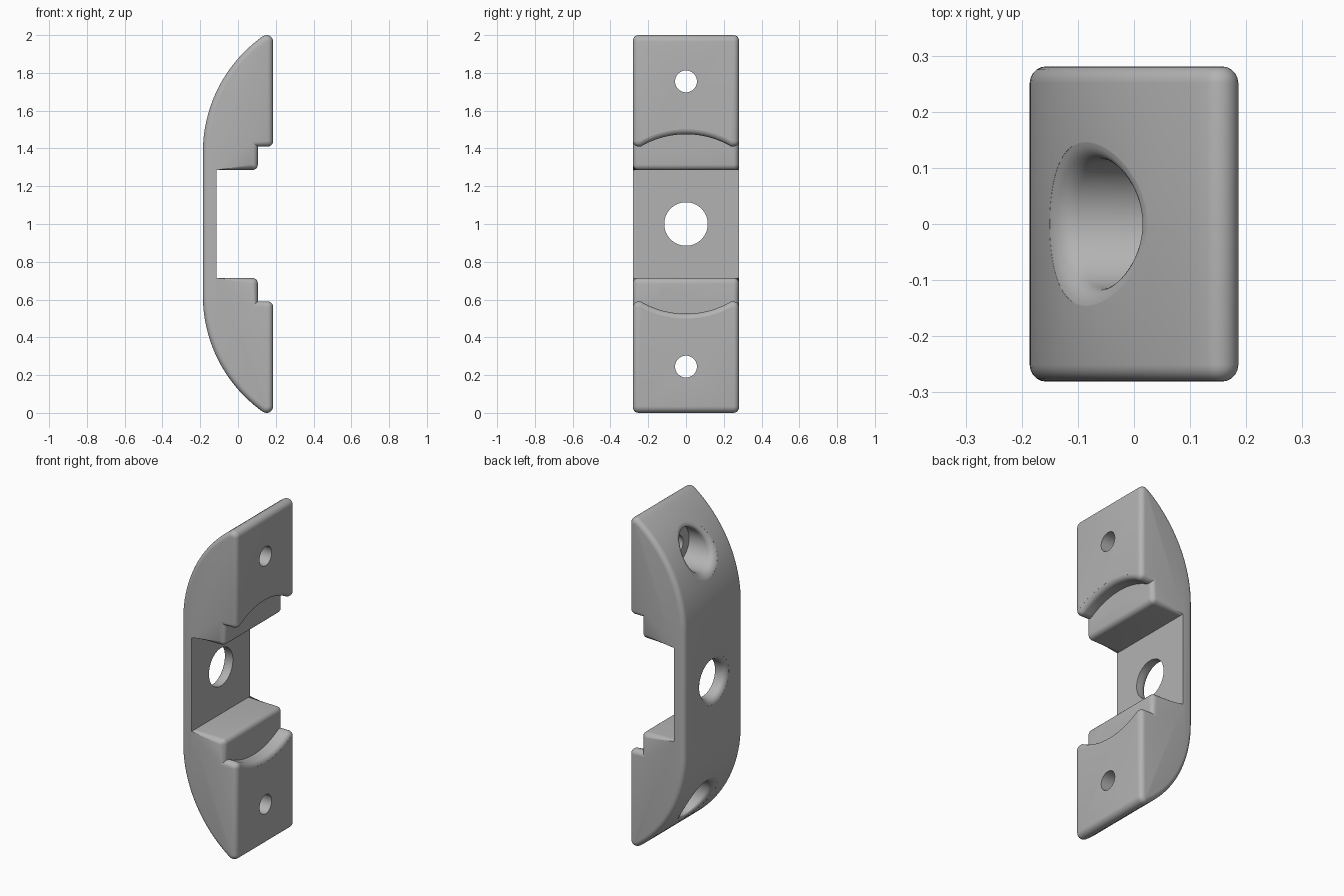
import bpy, bmesh, math
from mathutils import Vector

if "Cube" in bpy.data.objects:
    bpy.data.objects.remove(bpy.data.objects["Cube"])

BACK, FRONT, HALF_W = -0.186, 0.186, 0.281
FLOOR, STEP = -0.115, 0.105      # recess floor and step face
STRAIGHT, R = 0.38, 0.753        # half length of flat back, back arc radius
SOFT = 0.03                      # edge rounding

grey = bpy.data.materials.new("plain grey")
grey.use_nodes = True
colour = (0.45, 0.45, 0.45, 1)
grey.diffuse_color = colour
grey.node_tree.nodes["Principled BSDF"].inputs["Base Color"].default_value = colour


def back_x(z):
    """x of the back surface at height z."""
    h = max(0, abs(z - 1) - STRAIGHT)
    return BACK + R - math.sqrt(R * R - h * h)


def make_object(name, bm):
    bmesh.ops.recalc_face_normals(bm, faces=bm.faces)
    mesh = bpy.data.meshes.new(name)
    bm.to_mesh(mesh)
    bm.free()
    mesh.materials.append(grey)
    obj = bpy.data.objects.new(name, mesh)
    bpy.context.collection.objects.link(obj)
    return obj


def half_profile():
    """Upper half outline, from the flat back round the tip to the recess."""
    pts = []
    end = math.asin(0.614 / R)
    for i in range(29):
        t = end * i / 28
        pts.append((BACK + R * (1 - math.cos(t)), STRAIGHT + R * math.sin(t)))
    for i in range(1, 9):
        a = math.radians(125) * (1 - i / 8)
        pts.append((0.151 + 0.035 * math.cos(a), 0.965 + 0.035 * math.sin(a)))
    return pts + [(FRONT, 0.41), (STEP, 0.41), (STEP, 0.285), (FLOOR, 0.285)]


# Main body: mirrored side profile extruded across the width
half = half_profile()
outline = half + [(x, -z) for x, z in reversed(half)]
bm = bmesh.new()
cap = bm.faces.new([bm.verts.new((x, -HALF_W, z + 1)) for x, z in outline])
new = bmesh.ops.extrude_face_region(bm, geom=[cap], use_keep_orig=True)["geom"]
bmesh.ops.translate(bm, verts=[v for v in new if isinstance(v, bmesh.types.BMVert)],
                    vec=(0, 2 * HALF_W, 0))
bmesh.ops.recalc_face_normals(bm, faces=bm.faces)


def is_soft(edge):
    on_floor = all(abs(v.co.x - FLOOR) < 1e-4 and abs(v.co.z - 1) < 0.3 for v in edge.verts)
    return edge.calc_face_angle_signed() > 0.6 and not on_floor


bmesh.ops.bevel(bm, geom=[e for e in bm.edges if is_soft(e)], offset=SOFT,
                offset_type='OFFSET', segments=5, profile=0.5, affect='EDGES')
body = make_object("bracket_body", bm)


def round_cutter(name, height, rings, sides):
    """Closed round tool along x; each ring is (radius, x, follows_back)."""
    bm = bmesh.new()
    loops = []
    for radius, x, follows in rings:
        loop = []
        for i in range(sides):
            a = 2 * math.pi * i / sides
            z = height + radius * math.sin(a)
            loop.append(bm.verts.new((x + (back_x(z) if follows else 0), radius * math.cos(a), z)))
        loops.append(loop)
    for a, b in zip(loops, loops[1:]):
        for i in range(sides):
            j = (i + 1) % sides
            bm.faces.new((a[i], a[j], b[j], b[i]))
    bm.faces.new(loops[0])
    bm.faces.new(loops[-1])
    return make_object(name, bm)


def lip(radius, size, x, sign, follows):
    """Rings of a rounded rim that flares out to the surface at x."""
    rings = []
    for i in range(7):
        a = math.radians(82) * i / 6
        rings.append((radius + size * (1 - math.cos(a)),
                      x + sign * size * (math.sin(a) - 1), follows))
    return rings + [(rings[-1][0], x + sign * 0.2, follows)]


rim = lip(0.115, 0.036, 0, -1, True)
cutters = [round_cutter("centre_hole_cutter", 1, [(0.115, 0.0, False)] + rim, 64)]
for side, label in ((1, "upper"), (-1, "lower")):
    bore = [(0.058, 0.3, False), (0.058, 0.06, False), (0.115, 0.06, False)]
    cutters.append(round_cutter(label + "_screw_hole_cutter", 1 + side * 0.755, bore + rim, 64))
# Shallow round seat across both pads
cutters.append(round_cutter("round_seat_cutter", 1,
                            [(0.475, STEP, False)] + lip(0.475, SOFT, FRONT, 1, False), 128))

bpy.context.view_layer.objects.active = body
for cutter in cutters:
    cut = body.modifiers.new("cut", 'BOOLEAN')
    cut.operation = 'DIFFERENCE'
    cut.solver = 'EXACT'
    cut.object = cutter
    bpy.ops.object.modifier_apply(modifier=cut.name)
    bpy.data.objects.remove(cutter)

bpy.ops.object.select_all(action='DESELECT')
body.select_set(True)
bpy.ops.object.shade_smooth_by_angle(angle=math.radians(35))
